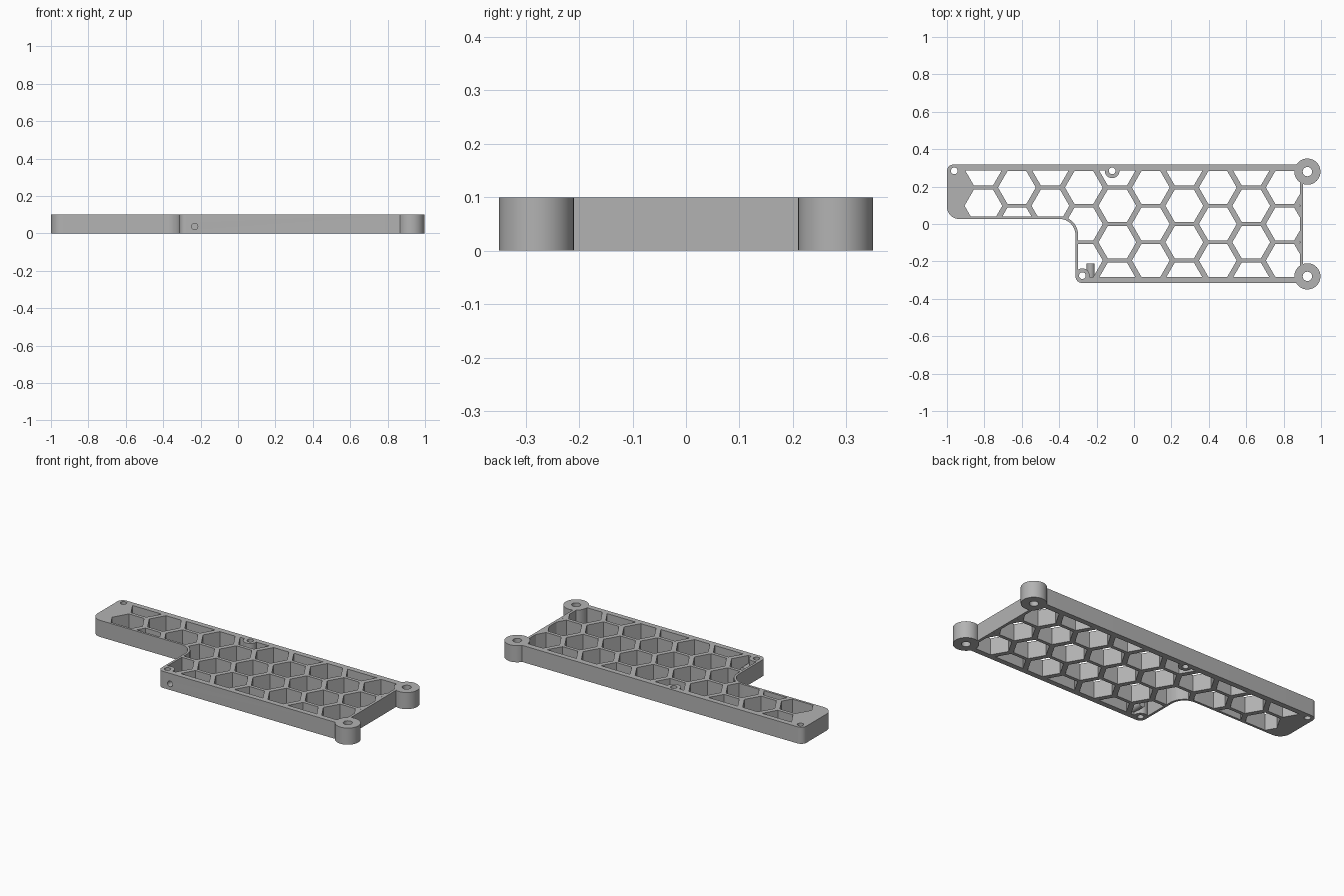
import bpy
import bmesh
from math import sin, cos, pi, radians, sqrt
from mathutils import Vector, Matrix

cube = bpy.data.objects.get("Cube")
if cube:
    bpy.data.objects.remove(cube, do_unlink=True)

HEIGHT = 0.1
EARS = [(0.927, 0.28), (0.927, -0.28)]
POSTS = [(-0.961, 0.284), (-0.117, 0.284), (-0.276, -0.276)]
EAR_R, EAR_HOLE, POST_R, POST_HOLE = 0.07, 0.025, 0.039, 0.018


def prisms(name, loops, z0=0.0, z1=HEIGHT):
    """One object holding an upright prism for every 2D loop."""
    bm = bmesh.new()
    for loop in loops:
        face = bm.faces.new([bm.verts.new((x, y, z0)) for x, y in loop])
        out = bmesh.ops.extrude_face_region(bm, geom=[face])
        top = [v for v in out["geom"] if isinstance(v, bmesh.types.BMVert)]
        bmesh.ops.translate(bm, verts=top, vec=(0, 0, z1 - z0))
    bmesh.ops.recalc_face_normals(bm, faces=bm.faces)
    mesh = bpy.data.meshes.new(name)
    bm.to_mesh(mesh)
    bm.free()
    obj = bpy.data.objects.new(name, mesh)
    bpy.context.collection.objects.link(obj)
    return obj


def ring(center, r, n):
    return [(center[0] + r * cos(2 * pi * i / n),
             center[1] + r * sin(2 * pi * i / n)) for i in range(n)]


def rounded(corners, steps=8):
    """Right-angled outline with an arc of the given radius at each corner."""
    pts = []
    for i, (x, y, r) in enumerate(corners):
        p = Vector((x, y))
        a = (Vector(corners[i - 1][:2]) - p).normalized()
        b = (Vector(corners[(i + 1) % len(corners)][:2]) - p).normalized()
        c = p + r * (a + b)
        for k in range(steps + 1):
            t = pi / 2 * k / steps
            pts.append(tuple(c - r * (b * cos(t) + a * sin(t))))
    return pts


def combine(target, tool, operation):
    mod = target.modifiers.new("combine", "BOOLEAN")
    mod.operation, mod.solver, mod.object = operation, "EXACT", tool
    with bpy.context.temp_override(object=target, active_object=target):
        bpy.ops.object.modifier_apply(modifier=mod.name)
    bpy.data.objects.remove(tool, do_unlink=True)


def l_shape(left, step_x, right, top, step_y, bottom, radii):
    points = [(left, top), (left, step_y), (step_x, step_y),
              (step_x, bottom), (right, bottom), (right, top)]
    return rounded([(x, y, r) for (x, y), r in zip(points, radii)])


# Outer L-shaped plate with two round mounting ears
frame = prisms("honeycomb_frame", [l_shape(
    -1.0, -0.313, 0.903, 0.318, 0.027, -0.315,
    (0.035, 0.065, 0.085, 0.035, 0.01, 0.01))])
combine(frame, prisms("ears", [ring(e, EAR_R, 48) for e in EARS]), "UNION")

# Honeycomb cells, clipped to the inside of the rim
COL, ROW, CELL = 0.179, 0.195, 0.175 / sqrt(3)
cells = []
for i in range(-5, 6):
    for j in range(-2, 3):
        x = 0.09 + i * COL
        y = j * ROW + (ROW / 2 if i % 2 else 0)
        cells.append(ring((x, y), CELL, 6))
cutter = prisms("cells", cells, -0.05, 0.15)
combine(cutter, prisms("inside", [l_shape(
    -0.986, -0.299, 0.887, 0.286, 0.041, -0.283,
    (0.02, 0.051, 0.099, 0.02, 0.01, 0.01))], -0.02, 0.12), "INTERSECT")

# Keep material around the ears and the screw posts
kept = [ring(e, EAR_R, 48) for e in EARS] + [ring(p, POST_R, 32) for p in POSTS]
combine(cutter, prisms("kept", kept, -0.06, 0.16), "DIFFERENCE")
combine(frame, cutter, "DIFFERENCE")


# Small tube behind the side screw hole in the front wall
def side_rod(name, r, y0, y1):
    rod = prisms(name, [ring((0, 0), r, 24)], 0, y1 - y0)
    rod.data.transform(Matrix.Translation((-0.232, y0, 0.037))
                       @ Matrix.Rotation(-pi / 2, 4, "X"))
    return rod


combine(frame, side_rod("tube", 0.0215, -0.3, -0.21), "UNION")
combine(frame, side_rod("side_hole", 0.017, -0.4, -0.225), "DIFFERENCE")

# Vertical screw holes
holes = [ring(e, EAR_HOLE, 32) for e in EARS] + [ring(p, POST_HOLE, 24) for p in POSTS]
combine(frame, prisms("holes", holes, -0.05, 0.15), "DIFFERENCE")

# Plain grey plastic
grey = bpy.data.materials.new("grey_plastic")
grey.use_nodes = True
colour = (0.45, 0.45, 0.45, 1.0)
grey.diffuse_color = colour
grey.node_tree.nodes["Principled BSDF"].inputs["Base Color"].default_value = colour
frame.data.materials.clear()
frame.data.materials.append(grey)

bpy.ops.object.select_all(action="DESELECT")
frame.select_set(True)
bpy.context.view_layer.objects.active = frame
bpy.ops.object.shade_smooth_by_angle(angle=radians(30))
